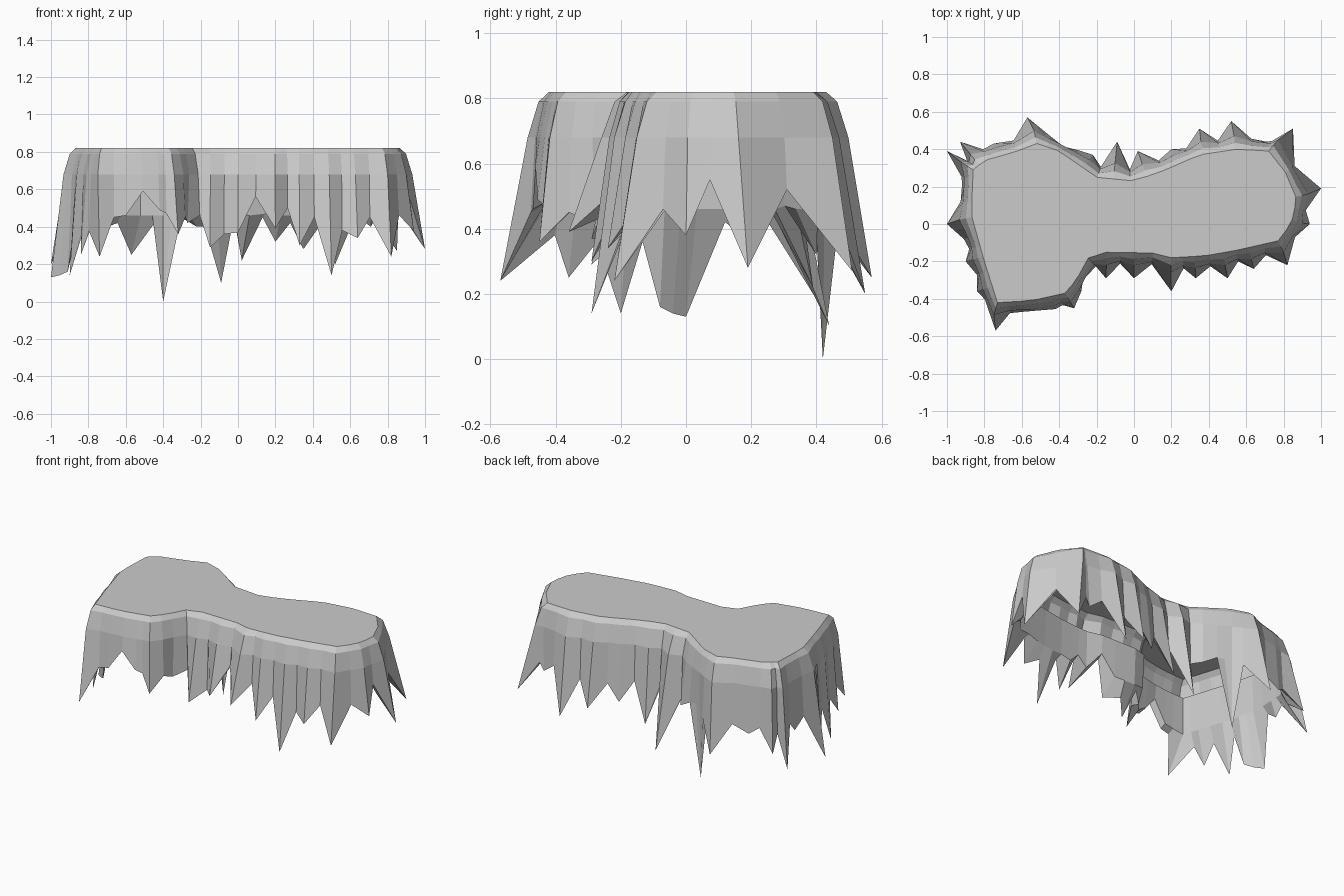
import bpy, bmesh
from mathutils import Vector

if "Cube" in bpy.data.objects:
    bpy.data.objects.remove(bpy.data.objects["Cube"])

# flat top outline, counter-clockwise (x, y)
RIM = [(-.73, -.42), (-.55, -.41), (-.37, -.37), (-.30, -.29), (-.27, -.20), (-.20, -.15),
       (.10, -.155), (.20, -.18), (.38, -.17), (.55, -.14), (.77, -.09), (.84, 0), (.87, .13),
       (.83, .25), (.72, .39), (.55, .40), (.35, .37), (.17, .29), (0, .23),
       (-.20, .25), (-.30, .32), (-.40, .39), (-.52, .43), (-.65, .38), (-.80, .34),
       (-.86, .29), (-.87, .05), (-.80, -.2)]
# hanging points: tip x, y, z and the height of the notch after it
TIPS = [(-.74, -.57, .24, .45), (-.60, -.47, .46, .59), (-.42, -.455, .49, .47),
        (-.32, -.45, .36, .45),
        (-.27, -.28, .42, .46), (-.15, -.29, .29, .36), (0, -.29, .37, .56),
        (.20, -.36, .39, .50), (.33, -.29, .30, .45), (.50, -.29, .14, .38),
        (.64, -.24, .34, .45), (.82, -.22, .24, .46), (.94, 0, .38, .55),
        (1, .19, .28, .52), (.85, .51, .27, .45), (.71, .44, .40, .46),
        (.52, .55, .20, .42), (.35, .51, .28, .42), (.20, .40, .32, .45),
        (.02, .39, .22, .45), (-.09, .44, .10, .40), (-.22, .37, .40, .45),
        (-.40, .42, 0, .42), (-.57, .57, .25, .42), (-.75, .43, .38, .42),
        (-.93, .44, .30, .38), (-1, .39, .20, .42), (-.92, .20, .36, .42),
        (-1, 0, .13, .14), (-.91, -.08, .16, .36), (-.90, -.20, .14, .36), (-.84, -.36, .25, .38)]
TOP = .82

pts = [Vector(p) for p in RIM]
n = len(pts)
starts = [0]
for i in range(n):
    starts.append(starts[-1] + (pts[(i + 1) % n] - pts[i]).length)
perimeter = starts[-1]


def nearest(p):
    """Arc length of the outline point closest to p."""
    best = None
    for i in range(n):
        a, d = pts[i], pts[(i + 1) % n] - pts[i]
        t = max(0, min(1, (p - a).dot(d) / d.dot(d)))
        dist = (a + d * t - p).length
        if best is None or dist < best[0]:
            best = (dist, (starts[i] + t * d.length) % perimeter)
    return best[1]


def at(s):
    s %= perimeter
    i = max(k for k in range(n) if starts[k] <= s)
    d = (pts[(i + 1) % n] - pts[i]).normalized()
    return pts[i] + d * (s - starts[i])


def outward(s):
    d = (at(s + .06) - at(s - .06)).normalized()
    return Vector((d.y, -d.x))


def column(s, hem, z):
    """One drape line: rim, shoulder, upper wall, hem, back of the spike, inner wall."""
    r, o = at(s), outward(s)
    shoulder = (r + o * .03).lerp(r.lerp(hem, .27), .5)
    wall = (r + o * .06).lerp(r.lerp(hem, .55), .5)
    back = r + o * .02
    return [(*r, TOP), (*shoulder, .79), (*wall, .68), (*hem, z),
            (*back, max(.46, z + .02)), (*(r + o * .01), .70)]


# columns: every tip, then a notch halfway to the next one
tips = sorted((nearest(Vector(t[:2])), t) for t in TIPS)
columns = []
for k, (s, t) in enumerate(tips):
    s2, t2 = tips[(k + 1) % len(tips)]
    if k + 1 == len(tips):
        s2 += perimeter
    m = (s + s2) / 2
    a, b = Vector(t[:2]), Vector(t2[:2])
    notch = (a + b) / 2 if t[3] < .2 else at(m) + outward(m) * .06
    columns.append(column(s, a, t[2]))
    columns.append(column(m, notch, t[3]))

# draped cap with a flat top, ragged hem and solid-backed spikes
bm = bmesh.new()
rings = [[bm.verts.new(c[k]) for c in columns] for k in range(6)]
bm.faces.new(rings[0])
count = len(columns)
for upper, lower in zip(rings, rings[1:]):
    for i in range(count):
        j = (i + 1) % count
        bm.faces.new((upper[i], lower[i], lower[j], upper[j]))
bmesh.ops.remove_doubles(bm, verts=bm.verts, dist=.0005)
me = bpy.data.meshes.new("ragged_cap")
bm.to_mesh(me)
bm.free()
bpy.context.collection.objects.link(bpy.data.objects.new("ragged_cap", me))
